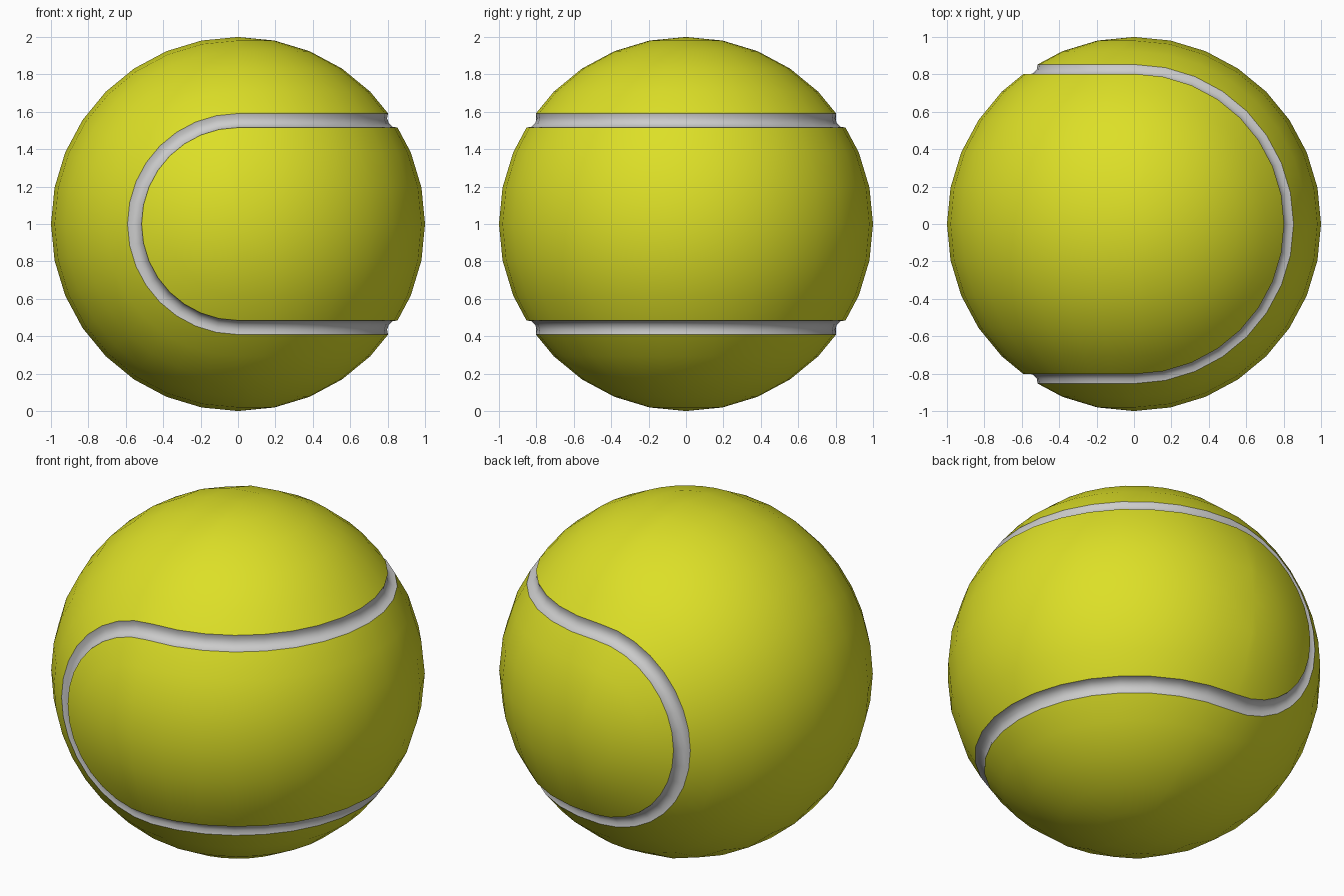
import bpy, bmesh
from math import sin, cos, radians, pi
from mathutils import Vector

if "Cube" in bpy.data.objects:
    bpy.data.objects.remove(bpy.data.objects["Cube"])

STEPS = 16                      # facets per half turn
SEAM, HALF = 33.75, 2.6         # seam angle on the x = 0 circle and its half width
LIP = 0.9966


def sweep(name, profile, color=None):
    """Sweep a quarter profile of (angle, radius) round z for x > 0 and round y for x < 0."""
    bm = bmesh.new()

    def patch(point):
        rows = [[bm.verts.new(point(radians(a), r, pi * i / STEPS)) for a, r in profile]
                for i in range(STEPS + 1)]
        for p, q in zip(rows, rows[1:]):
            for j in range(len(profile) - 1):
                bm.faces.new((p[j], q[j], q[j + 1], p[j + 1]))

    for s in (1, -1):
        patch(lambda a, r, t: (r * cos(a) * sin(t), -r * cos(a) * cos(t), s * r * sin(a)))
        patch(lambda a, r, t: (-r * sin(a) * sin(t), s * r * cos(a), r * sin(a) * cos(t)))

    # weld halves and poles, face everything outwards
    bmesh.ops.remove_doubles(bm, verts=bm.verts[:], dist=1e-4)
    bm.normal_update()
    for f in bm.faces:
        f.smooth = True
        if f.normal.dot(f.calc_center_median()) < 0:
            f.normal_flip()
    bmesh.ops.translate(bm, verts=bm.verts[:], vec=Vector((0, 0, 1)))
    mesh = bpy.data.meshes.new(name)
    bm.to_mesh(mesh)
    bm.free()
    ob = bpy.data.objects.new(name, mesh)
    bpy.context.collection.objects.link(ob)
    if color:
        mat = bpy.data.materials.get("felt") or bpy.data.materials.new("felt")
        mat.diffuse_color = color
        mat.use_nodes = True
        mat.node_tree.nodes["Principled BSDF"].inputs["Base Color"].default_value = mat.diffuse_color
        mesh.materials.append(mat)
    return ob


felt = (0.72, 0.74, 0.02, 1)

# two interlocking felt panels
sweep("right_felt_panel",
      [(0, 1), (11.25, 1), (22.5, 1), (SEAM - HALF, LIP)], felt)
sweep("left_felt_panel",
      [(SEAM + HALF, LIP)] + [(a * 11.25, 1) for a in range(4, 9)], felt)

# concave seam groove between them
sweep("seam_groove",
      [(SEAM - HALF, LIP), (SEAM - 1.6, 0.977), (SEAM, 0.970),
       (SEAM + 1.6, 0.977), (SEAM + HALF, LIP)])
